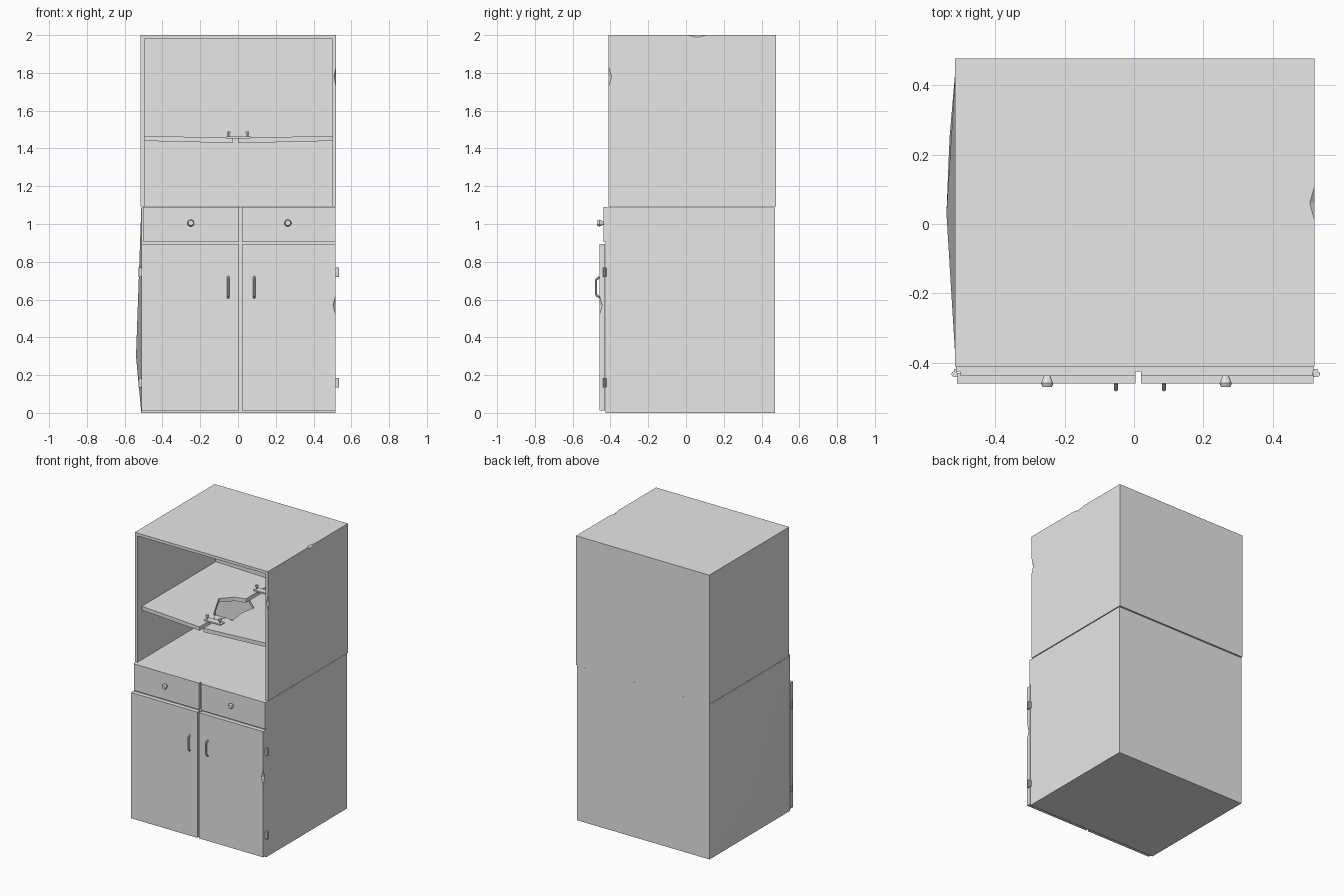
import bpy, bmesh
from math import radians, pi
from mathutils import Vector, Matrix

default = bpy.data.objects.get("Cube")
if default:
    bpy.data.objects.remove(default)

grey = bpy.data.materials.new("plain grey")
grey.use_nodes = True
grey.diffuse_color = (0.8, 0.8, 0.8, 1)
grey.node_tree.nodes["Principled BSDF"].inputs["Base Color"].default_value = (0.8, 0.8, 0.8, 1)


def add(name, bm):
    bmesh.ops.recalc_face_normals(bm, faces=bm.faces[:])
    mesh = bpy.data.meshes.new(name)
    bm.to_mesh(mesh)
    bm.free()
    mesh.materials.append(grey)
    ob = bpy.data.objects.new(name, mesh)
    bpy.context.collection.objects.link(ob)
    return ob


def box_corners(x, y, z):
    return [(a, b, c) for a in x for b in y for c in z]


def hull(name, points):
    bm = bmesh.new()
    for p in points:
        bm.verts.new(p)
    bmesh.ops.convex_hull(bm, input=bm.verts[:])
    bmesh.ops.dissolve_limit(bm, angle_limit=radians(0.2), verts=bm.verts[:], edges=bm.edges[:])
    return add(name, bm)


def box(name, x, y, z):
    return hull(name, box_corners(x, y, z))


def rod(name, start, end, r1, r2, sides=8):
    start, end = Vector(start), Vector(end)
    axis = end - start
    place = Matrix.Translation((start + end) / 2) @ axis.to_track_quat('Z', 'Y').to_matrix().to_4x4()
    bm = bmesh.new()
    bmesh.ops.create_cone(bm, cap_ends=True, segments=sides, radius1=r1, radius2=r2,
                          depth=axis.length, matrix=place)
    return add(name, bm)


def chip(target, centre, size):
    # Knock a small faceted chip out of a panel edge
    c = Vector(centre)
    points = []
    for i in range(3):
        step = Vector((0, 0, 0))
        step[i] = size[i]
        points += [c + step, c - step]
    cutter = hull(target.name + "_chip_cutter", points)
    cutter.hide_render = True
    cutter.hide_viewport = True
    cutter.display_type = 'WIRE'
    mod = target.modifiers.new("chip", 'BOOLEAN')
    mod.operation = 'DIFFERENCE'
    mod.solver = 'EXACT'
    mod.object = cutter


# Lower carcass, with its warped side bulging outwards
hull("lower_carcass", box_corners((-0.512, 0.517), (-0.425, 0.47), (0, 1.088))
     + [(-0.54, 0.03, 0.3), (-0.531, 0.25, 0.36)])

# Upper open case
y_case = (-0.41, 0.477)
box("upper_right_wall", (-0.515, -0.495), y_case, (1.092, 1.98))
left_wall = box("upper_left_wall", (0.5, 0.52), y_case, (1.092, 1.98))
top = box("upper_top", (-0.515, 0.52), y_case, (1.98, 2.0))
box("upper_back", (-0.495, 0.5), (0.46, 0.477), (1.092, 1.98))
chip(left_wall, (0.52, -0.41, 1.78), (0.012, 0.016, 0.055))
chip(top, (0.52, 0.06, 2.0), (0.014, 0.05, 0.012))


# Broken, sagging shelf in two halves with a ragged hole
def shelf(name, outline):
    bm = bmesh.new()
    face = bm.faces.new([bm.verts.new((x, y, 1.44)) for x, y in outline])
    grown = bmesh.ops.extrude_face_region(bm, geom=[face])["geom"]
    for v in grown:
        if isinstance(v, bmesh.types.BMVert):
            v.co.z += 0.027
    for v in bm.verts:
        v.co.z -= 0.012 * (1 - abs(v.co.x) / 0.5)
    return add(name, bm)


shelf("shelf_right_half", [(-0.495, -0.36), (-0.03, -0.385), (-0.03, -0.22), (-0.08, -0.15),
                           (-0.17, 0.03), (-0.1, 0.11), (-0.03, 0.13), (-0.03, 0.46), (-0.495, 0.46)])
shelf("shelf_left_half", [(0.5, -0.36), (0.5, 0.46), (0.0, 0.46), (0.0, 0.13), (0.09, 0.05),
                          (0.07, -0.06), (0.09, -0.19), (0.03, -0.17), (0.0, -0.23), (0.0, -0.385)])

# Mending plates bolted across the crack
for n, y in enumerate((-0.27, 0.28)):
    box(f"mending_plate_{n}", (-0.06, 0.07), (y - 0.022, y + 0.022), (1.453, 1.464))
    for x in (-0.05, 0.05):
        rod(f"plate_bolt_{n}", (x, y, 1.455), (x, y, 1.482), 0.006, 0.006)
        rod(f"plate_bolt_head_{n}", (x, y, 1.48), (x, y, 1.491), 0.011, 0.011, 6)

# Drawers, doors and their fittings
sides = (("right", (-0.5, 0.005), (-0.51, 0.005), -0.25, -0.052, -0.518),
         ("left", (0.02, 0.516), (0.02, 0.517), 0.264, 0.086, 0.528))
for name, x_drawer, x_door, x_knob, x_pull, x_hinge in sides:
    box(f"{name}_drawer_front", x_drawer, (-0.438, -0.42), (0.904, 1.09))
    door = box(f"{name}_door", x_door, (-0.459, -0.429), (0.012, 0.895))
    if name == "left":
        chip(door, (0.517, -0.459, 0.57), (0.014, 0.016, 0.055))

    # Flared knob with a shallow domed end
    rod(f"{name}_knob_neck", (x_knob, -0.436, 1.005), (x_knob, -0.458, 1.005), 0.009, 0.018, 10)
    rod(f"{name}_knob_cap", (x_knob, -0.458, 1.005), (x_knob, -0.47, 1.005), 0.019, 0.014, 10)

    # Bent bar pull
    path = [(-0.457, 0.61), (-0.476, 0.625), (-0.476, 0.705), (-0.457, 0.72)]
    for (y1, z1), (y2, z2) in zip(path, path[1:]):
        rod(f"{name}_door_pull", (x_pull, y1, z1), (x_pull, y2, z2), 0.006, 0.006)

    # Hinges: a barrel with a leaf against the carcass
    for z in (0.745, 0.16):
        rod(f"{name}_hinge_barrel", (x_hinge, -0.432, z - 0.026), (x_hinge, -0.432, z + 0.026), 0.008, 0.008)
        inward = -0.012 if x_hinge > 0 else 0.008
        box(f"{name}_hinge_leaf", sorted((x_hinge, x_hinge + inward)), (-0.44, -0.418), (z - 0.022, z + 0.022))
